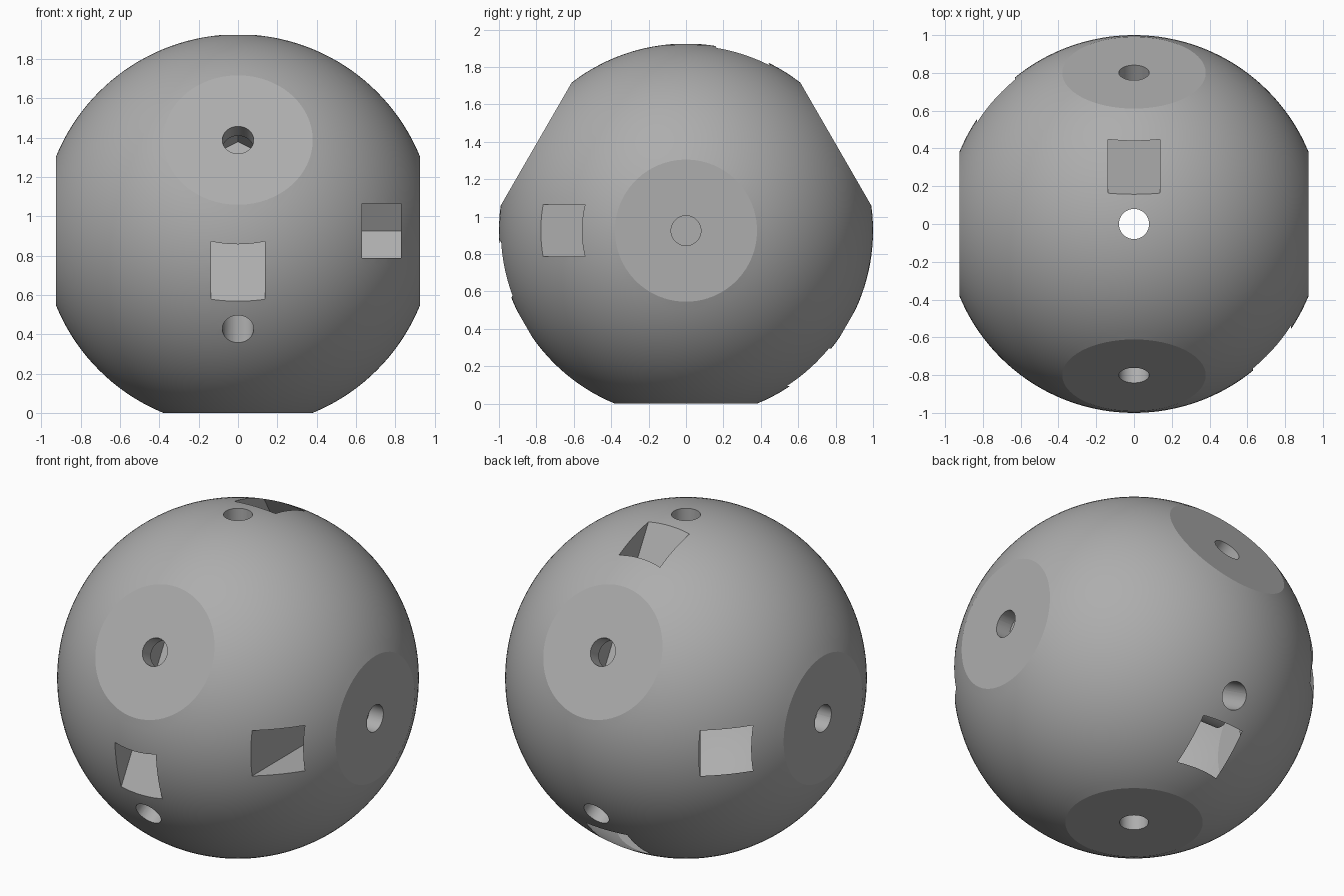
import bpy, bmesh, math
from mathutils import Vector, Matrix

if "Cube" in bpy.data.objects:
    bpy.data.objects.remove(bpy.data.objects["Cube"])

R, FLAT = 1.0, 0.925            # ball radius, distance of flats from centre
HOLE_R = 0.08                   # bolt hole radius
NUT_W = 0.1385                  # half width of nut slot across flats
NUT_IN, NUT_OUT = 0.63, 0.83    # slot faces along the bolt axis
C = Vector((0, 0, FLAT))

grey = bpy.data.materials.new("grey")
grey.diffuse_color = (0.42, 0.42, 0.42, 1)
grey.use_nodes = True
grey.node_tree.nodes["Principled BSDF"].inputs["Base Color"].default_value = grey.diffuse_color


def make_object(name, bm):
    bmesh.ops.recalc_face_normals(bm, faces=bm.faces[:])
    mesh = bpy.data.meshes.new(name)
    bm.to_mesh(mesh)
    bm.free()
    mesh.materials.append(grey)
    obj = bpy.data.objects.new(name, mesh)
    bpy.context.scene.collection.objects.link(obj)
    return obj


def frame(axis, slot):
    # local x = bolt axis, local y = direction the slot opens
    m = Matrix((axis, slot, axis.cross(slot))).transposed().to_4x4()
    return Matrix.Translation(C) @ m


def prism(name, outline, x0, x1, matrix):
    # closed prism along local x from an outline in local y, z
    bm = bmesh.new()
    a = [bm.verts.new((x0, y, z)) for y, z in outline]
    b = [bm.verts.new((x1, y, z)) for y, z in outline]
    bm.faces.new(a)
    bm.faces.new(b[::-1])
    for i in range(len(a)):
        j = (i + 1) % len(a)
        bm.faces.new((a[j], a[i], b[i], b[j]))
    bmesh.ops.transform(bm, matrix=matrix, verts=bm.verts[:])
    return make_object(name, bm)


def circle(radius, n):
    return [(radius * math.cos(math.tau * (i + 0.5) / n),
             radius * math.sin(math.tau * (i + 0.5) / n)) for i in range(n)]


def ring_dir(deg):
    a = math.radians(deg)
    return Vector((0, -math.cos(a), math.sin(a)))


# three flats spaced around the x axis, plus one on each side
ports = [(ring_dir(a), ring_dir(a - 90)) for a in (30, 150, 270)]
ports += [(Vector((s, 0, 0)), Vector((0, -s, 0))) for s in (1, -1)]

# ball with flats: hull of the sphere points left over and the flat rims
source = bmesh.new()
bmesh.ops.create_uvsphere(source, u_segments=144, v_segments=72, radius=R)
points = [v.co + C for v in source.verts
          if all(v.co.dot(axis) < FLAT - 0.006 for axis, _ in ports)]
source.free()
rim = circle(math.sqrt(R * R - FLAT * FLAT), 72)
for axis, slot in ports:
    m = frame(axis, slot)
    points += [m @ Vector((FLAT, y, z)) for y, z in rim]
bm = bmesh.new()
for p in points:
    bm.verts.new(p)
bmesh.ops.convex_hull(bm, input=bm.verts[:])
bmesh.ops.delete(bm, geom=[v for v in bm.verts if not v.link_faces], context='VERTS')
ball = make_object("connector_ball", bm)

# bolt holes right through the ball
cutters = [prism("bolt_hole_cutter", circle(HOLE_R, 48), -1.3, 1.3, frame(*port))
           for port in ports[:4]]

# nut slots: hexagonal inner end, open at the ball surface
side = NUT_W * math.tan(math.radians(30))
tip = NUT_W / math.cos(math.radians(30))
nut = [(-tip, 0), (-side, -NUT_W), (1.2, -NUT_W), (1.2, NUT_W), (-side, NUT_W)]
cutters += [prism("nut_slot_cutter", nut, NUT_IN, NUT_OUT, frame(*port))
            for port in ports]


def cut(obj, cutter):
    # keep the first solver result that leaves a sound body
    mod = obj.modifiers.new("cut", 'BOOLEAN')
    mod.operation = 'DIFFERENCE'
    mod.object = cutter
    result = None
    for solver in ('EXACT', 'MANIFOLD', 'FLOAT'):
        mod.solver = solver
        bpy.context.view_layer.update()
        depsgraph = bpy.context.evaluated_depsgraph_get()
        mesh = bpy.data.meshes.new_from_object(obj.evaluated_get(depsgraph))
        if len(mesh.polygons) > 3000:
            result = mesh
            break
    obj.modifiers.remove(mod)
    if result:
        obj.data = result
    bpy.data.objects.remove(cutter)


for cutter in cutters:
    cut(ball, cutter)

bpy.context.view_layer.objects.active = ball
ball.select_set(True)
bpy.ops.object.shade_smooth_by_angle(angle=math.radians(14))
